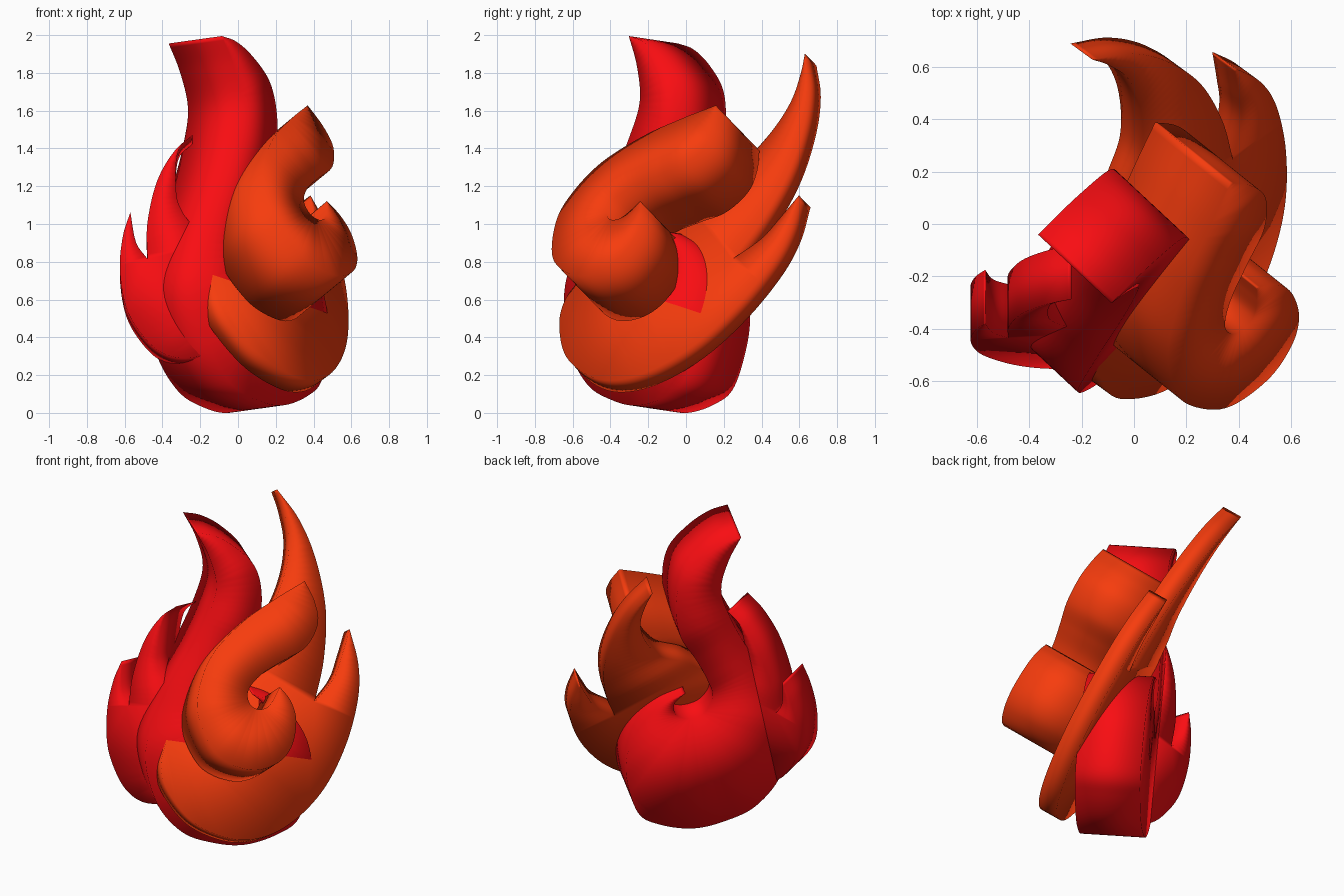
import bpy, bmesh
from mathutils import Vector


def material(name, color):
    m = bpy.data.materials.new(name)
    m.diffuse_color = color
    return m


RED = material("red", (0.95, 0.004, 0.006, 1))
ORANGE = material("orange", (0.93, 0.045, 0.004, 1))


def smooth_run(pts, steps=7):
    """Catmull-Rom through one run of points, without its last point."""
    p = [Vector(q) for q in pts]
    p = [2 * p[0] - p[1]] + p + [2 * p[-1] - p[-2]]
    out = []
    for i in range(1, len(p) - 2):
        a, b, c, d = p[i - 1:i + 3]
        for k in range(steps):
            t = k / steps
            out.append(0.5 * (2 * b + (c - a) * t + (2 * a - 5 * b + 4 * c - d) * t * t
                              + (3 * b - a - 3 * c + d) * t ** 3))
    return out


def flame(name, runs, normal, back, front, mat, shift=(0, 0)):
    """Extrude an outline (smooth runs between sharp tips) along a tilted normal."""
    n = Vector(normal).normalized()
    u = Vector((-n.y, n.x, 0)).normalized()
    v = n.cross(u)
    outline = []
    for i, run in enumerate(runs):
        outline += smooth_run(run + [runs[(i + 1) % len(runs)][0]])
    outline = [q + Vector(shift) for q in outline]
    bm = bmesh.new()
    lo, hi = [[bm.verts.new(n * d + u * q.x + v * q.y) for q in outline] for d in (back, front)]
    bm.faces.new(hi)
    bm.faces.new(lo[::-1])
    for i in range(len(lo)):
        j = (i + 1) % len(lo)
        bm.faces.new((lo[i], lo[j], hi[j], hi[i]))
    bmesh.ops.recalc_face_normals(bm, faces=bm.faces)
    bmesh.ops.triangulate(bm, faces=[f for f in bm.faces if len(f.verts) > 4])
    for f in bm.faces:
        f.smooth = True
    me = bpy.data.meshes.new(name)
    bm.to_mesh(me)
    bm.free()
    me.materials.append(mat)
    ob = bpy.data.objects.new(name, me)
    bpy.context.collection.objects.link(ob)
    return ob


# Large red S-shaped flame with an inner curl
red_main = [
    [(-.28, 1.97), (-.207, 1.812), (-.168, 1.626), (-.222, 1.44), (-.325, 1.226),
     (-.485, .955), (-.615, .645), (-.56, .325), (-.41, .12), (-.22, .033), (-.03, .004),
     (.17, .052), (.3, .145), (.375, .395), (.365, .585), (.293, .747), (.175, .87)],
    [(.032, .936), (.097, .869), (.083, .793), (.004, .758), (-.086, .79), (-.132, .9),
     (-.099, 1.011), (-.029, 1.155), (.07, 1.325), (.103, 1.538), (.068, 1.723),
     (-.05, 1.86), (-.17, 1.94)],
]
flame("red_main_flame", red_main, (.729, -.679, .102), -.04, .346, RED)

# Red side flame with two tips
red_side = [
    [(-.24, 1.373), (-.34, 1.28), (-.43, 1.117), (-.48, .89)],
    [(-.48, .70), (-.54, .79)],
    [(-.57, .953), (-.61, .82), (-.625, .636), (-.59, .43), (-.5, .277), (-.4, .19), (-.28, .16)],
    [(-.12, .19), (-.12, .5), (-.2, .8), (-.3, .965), (-.328, 1.075), (-.318, 1.28)],
]
flame("red_side_flame", red_side, (0, -.975, .22), .395, .605, RED)

# Thin orange crescent with two tips
orange_crescent = [
    [(.4, 1.885), (.503, 1.688), (.562, 1.442), (.57, 1.141), (.505, .848)],
    [(.406, .609), (.548, .736), (.623, .865)],
    [(.695, 1.006), (.711, .794), (.672, .589), (.552, .333), (.378, .1), (.17, -.06),
     (-.036, -.135), (-.236, -.12), (-.45, .005), (-.57, .2), (-.592, .36)],
    [(-.53, .52), (-.42, .7), (-.25, .85), (-.08, .97), (.06, 1.09), (.227, 1.19),
     (.355, 1.38), (.42, 1.578), (.42, 1.759)],
]
flame("orange_crescent_flame", orange_crescent, (.691, -.505, .521), .44, .562, ORANGE,
      shift=(.014, 0))

# Thick orange hooked flame in front
orange_hook = [
    [(.354, 1.263), (.395, 1.133), (.392, 1.0), (.298, .874), (.147, .809), (.009, .747),
     (-.083, .668), (-.095, .592), (-.053, .544), (.014, .549), (.066, .602)],
    [(.105, .658), (.158, .567), (.172, .446), (.118, .296), (.01, .208), (-.151, .192),
     (-.331, .298), (-.41, .527), (-.382, .704), (-.267, .9), (-.057, 1.067), (.157, 1.178)],
]
flame("orange_hook_flame", orange_hook, (.655, -.525, .545), .605, 1.045, ORANGE)
